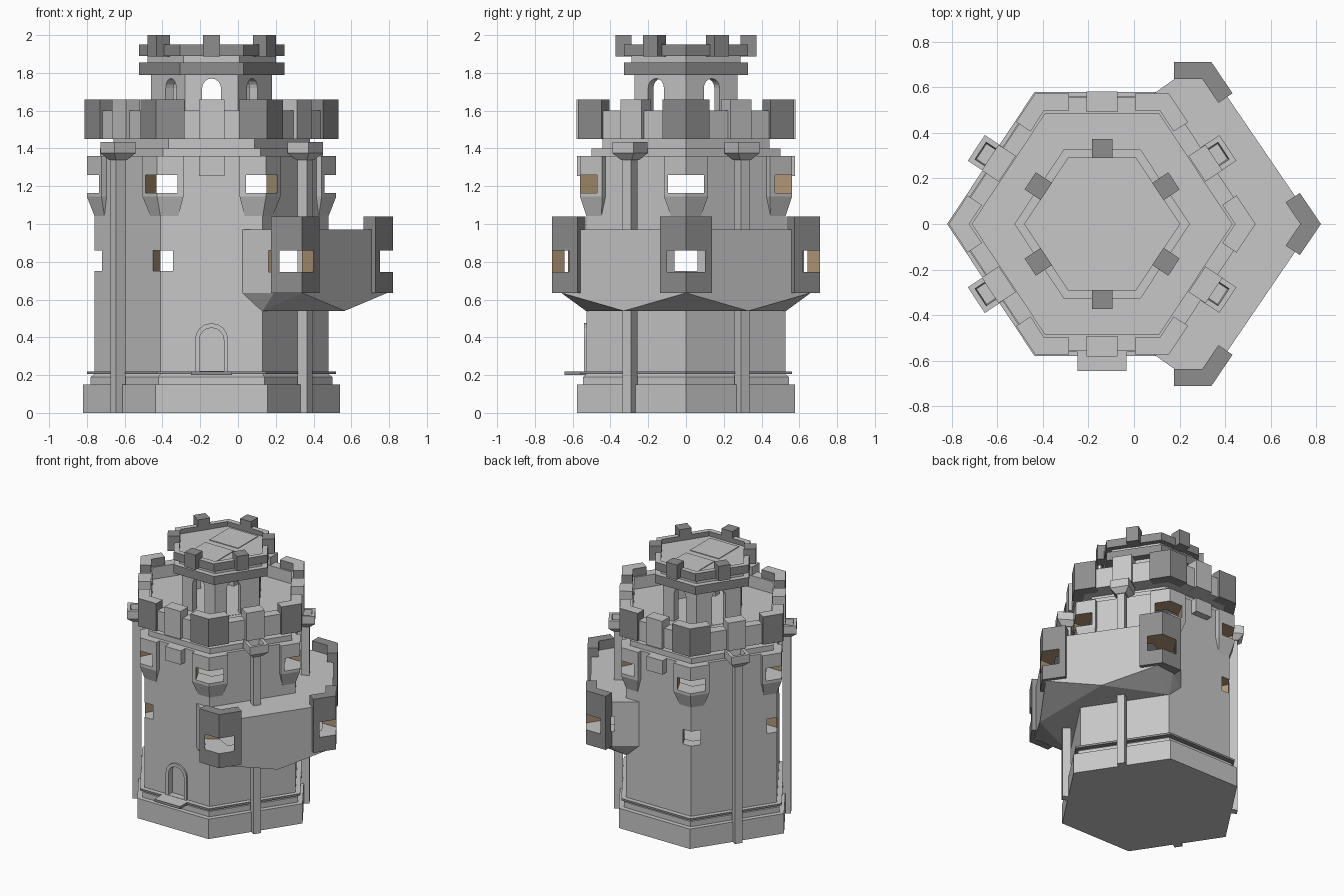
import bpy, bmesh, math
from mathutils import Vector as V

if "Cube" in bpy.data.objects:
    bpy.data.objects.remove(bpy.data.objects["Cube"])

def material(name, rgb):
    m = bpy.data.materials.new(name)
    m.diffuse_color = (*rgb, 1)
    m.use_nodes = True
    m.node_tree.nodes["Principled BSDF"].inputs["Base Color"].default_value = m.diffuse_color
    return m

MATS = [material("light_stone", (0.57, 0.57, 0.57)),
        material("dark_stone", (0.27, 0.27, 0.27)),
        material("window_wood", (0.45, 0.32, 0.19))]
LIGHT, DARK, WOOD = 0, 1, 2
CX = -0.14  # tower axis

def hexa(a):
    """Slightly squashed hexagon with points on the x axis."""
    b, y = 0.437 * a, 0.85 * a
    return [V((CX + p, q)) for p, q in ((a, 0), (b, y), (-b, y), (-a, 0), (-b, -y), (b, -y))]

def finish(name, bm, side, top):
    bmesh.ops.recalc_face_normals(bm, faces=bm.faces)
    for f in bm.faces:
        f.normal_update()
        f.material_index = top if f.normal.z > 0.5 else side
    me = bpy.data.meshes.new(name)
    bm.to_mesh(me)
    bm.free()
    for m in MATS:
        me.materials.append(m)
    ob = bpy.data.objects.new(name, me)
    bpy.context.collection.objects.link(ob)
    return ob

def skin(name, rings, side=LIGHT, top=None):
    """Bridge rings of 3D points and cap both ends."""
    bm = bmesh.new()
    vs = [[bm.verts.new(p) for p in r] for r in rings]
    n = len(rings[0])
    for r, s in zip(vs, vs[1:]):
        for i in range(n):
            bm.faces.new((r[i], r[(i + 1) % n], s[(i + 1) % n], s[i]))
    bm.faces.new(vs[0])
    bm.faces.new(vs[-1])
    return finish(name, bm, side, side if top is None else top)

def loft(name, levels, side=LIGHT, top=None):
    return skin(name, [[(p.x, p.y, z) for p in poly] for poly, z in levels], side, top)

def hex_loft(name, levels, side=LIGHT, top=LIGHT):
    return loft(name, [(hexa(a), z) for a, z in levels], side, top)

def rect(c, u, n, w, d):
    return [c + u * (w / 2 * i) + n * (d / 2 * j) for i, j in ((-1, -1), (1, -1), (1, 1), (-1, 1))]

def face_frame(a, i):
    h = hexa(a)
    p, q = h[i], h[(i + 1) % 6]
    u = (q - p).normalized()
    return (p + q) / 2, u, V((u.y, -u.x))

def vee(p, u1, u2, length, t):
    """Plan of a wall piece wrapped around a corner."""
    m = (u1 + u2).normalized()
    def inward(u):
        return (m - u * m.dot(u)).normalized() * t
    q = p + m * (t / math.sqrt(1 - m.dot(u1) ** 2))
    return [p, p + u1 * length, p + u1 * length + inward(u1), q,
            p + u2 * length + inward(u2), p + u2 * length]

def hex_vee(a, i, length, t):
    h = hexa(a)
    p = h[i]
    return vee(p, (h[i - 1] - p).normalized(), (h[(i + 1) % 6] - p).normalized(), length, t)

def arch(name, c, u, n, w, z0, z1, d0, d1, mat=LIGHT):
    """Round-headed block running along n from d0 to d1."""
    r = w / 2
    prof = [(-r, z0), (r, z0)] + [(r * math.cos(k * math.pi / 8), z1 - r + r * math.sin(k * math.pi / 8))
                                  for k in range(9)]
    return skin(name, [[(*(c + u * s + n * d), z) for s, z in prof] for d in (d0, d1)], mat)

def cut(ob, cutters):
    bpy.context.view_layer.objects.active = ob
    for c in cutters:
        c.hide_render = True
        m = ob.modifiers.new("cut", 'BOOLEAN')
        m.operation, m.solver, m.object = 'DIFFERENCE', 'EXACT', c
        bpy.ops.object.modifier_apply(modifier=m.name)

def window(p, w, z0, z1):
    """Cutter through a corner, pointing at the tower axis; wooden jambs, stone sill."""
    n = (p - V((CX, 0))).normalized()
    poly = rect(p - n * 0.06, V((-n.y, n.x)), n, w, 0.36)
    ob = loft("window_cutter", [(poly, z0), (poly, z1)], WOOD)
    for f in ob.data.polygons:
        if f.normal.z < -0.5:
            f.material_index = LIGHT
    return ob

# Base and main wall
hex_loft("base", [(0.68, 0), (0.68, 0.15), (0.60, 0.15)])
hex_loft("base_moulding", [(0.66, 0.205), (0.66, 0.22)], DARK, LIGHT)
wall = hex_loft("tower_wall", [(0.64, 0.14), (0.64, 0.19), (0.62, 0.205), (0.62, 1.36)])
rooms = [hex_loft("room_cutter", [(0.53, z0), (0.53, z1)]) for z0, z1 in ((0.70, 1.08), (1.12, 1.34))]
low = [window(hexa(0.62)[i], 0.12, 0.75, 0.86) for i in (2, 3, 4)]
high = [window(hexa(0.66)[i], 0.19, 1.165, 1.26) for i in range(6)]

# Overhanging gallery on the right
outer = [V(p) for p in ((-0.0, -0.51), (0.19, -0.645), (0.34, -0.66), (0.79, 0),
                        (0.34, 0.66), (0.19, 0.645), (0.0, 0.51))]
bm = bmesh.new()
for p in outer:
    bm.verts.new((p.x, p.y, 0.97))
    bm.verts.new((p.x, p.y, 0.635))
for s in (-1, 1):
    for p in ((0.565, 0.33 * s), (0.13, 0.53 * s)):
        bm.verts.new((*p, 0.54))
bmesh.ops.convex_hull(bm, input=bm.verts)
bmesh.ops.dissolve_limit(bm, angle_limit=0.01, verts=bm.verts, edges=bm.edges)
gallery = finish("gallery", bm, LIGHT, LIGHT)
inner = [V(p) for p in ((0, -0.40), (0.31, -0.57), (0.70, 0), (0.31, 0.57), (0, 0.40))]
hollow = loft("gallery_cutter", [(inner, 0.70), (inner, 0.93)])

# Dark corner bays of the gallery
slope = V((-0.48, 0.71)).normalized()
bays, bay_windows = [], []
for p, u1, u2 in ((V((0.82, 0)), slope, V((slope.x, -slope.y))),
                  (V((0.34, 0.71)), V((-1, 0)), -slope),
                  (V((0.34, -0.71)), V((-1, 0)), V((-slope.x, slope.y)))):
    poly = vee(p, u1, u2, 0.165, 0.075)
    bays.append(loft("gallery_bay", [(poly, 0.635), (poly, 1.04)], DARK))
    bay_windows.append(window(p, 0.2, 0.745, 0.86))
for b, w in zip(bays, bay_windows):
    cut(b, [w])
cut(gallery, [hollow] + rooms[:1] + bay_windows)

# Door
c, u, n = face_frame(0.62, 4)
door_cut = arch("door_cutter", c, u, n, 0.13, 0.222, 0.45, -0.035, 0.1)
frame = arch("door_frame", c, u, n, 0.175, 0.215, 0.475, -0.01, 0.012)
cut(frame, [door_cut])
poly = rect(c + n * 0.06, u, n, 0.215, 0.115)
loft("door_step", [(poly, 0.2), (poly, 0.22)], DARK, LIGHT)
cut(wall, rooms + [hollow] + low + high + [door_cut])

# Upper corner bays with tapered feet
for i in range(6):
    bay = loft("upper_bay", [(hex_vee(0.615, i, 0.09, 0.04), 1.03), (hex_vee(0.66, i, 0.14, 0.06), 1.145),
                             (hex_vee(0.66, i, 0.14, 0.06), 1.36)])
    cut(bay, [high[i]])

# Downpipes with hollow heads on the slanted faces
for i in (0, 2, 3, 5):
    c, u, n = face_frame(0.62, i)
    c = c + n * 0.06
    poly = rect(c, u, n, 0.055, 0.06)
    loft("downpipe", [(poly, 0), (poly, 1.37)])
    loft("pipe_head", [(rect(c, u, n, w, w), z) for w, z in
                       ((0.07, 1.34), (0.135, 1.375), (0.135, 1.435), (0.09, 1.435), (0.08, 1.39))])

# Cornice and parapet
hex_loft("cornice", [(0.59, 1.36), (0.59, 1.40), (0.52, 1.40), (0.52, 1.45)])
hex_loft("parapet", [(0.655, 1.45), (0.655, 1.6), (0.57, 1.6), (0.57, 1.51)])
for i in range(6):
    poly = hex_vee(0.673, i, 0.15, 0.075)
    loft("corner_merlon", [(poly, 1.449), (poly, 1.66)], DARK, LIGHT)
    c, u, n = face_frame(0.66, i)
    poly = rect(c - n * 0.025, u, n, 0.135, 0.09)
    loft("middle_merlon", [(poly, 1.449), (poly, 1.66)])
for i in (1, 4):
    c, u, n = face_frame(0.62, i)
    poly = rect(c, u, n, 0.135, 0.1)
    loft("wall_block", [(poly, 1.255), (poly, 1.36)])

# Lantern with arched openings
lantern = hex_loft("lantern", [(0.32, 1.5), (0.32, 1.8)])
core = hex_loft("lantern_cutter", [(0.26, 1.512), (0.26, 1.785)])
tunnels = []
for i in range(3):
    c, u, n = face_frame(0.32, i)
    tunnels.append(arch("arch_cutter", c, u, n, 0.1, 1.512, 1.77, -0.8, 0.2))
cut(lantern, [core] + tunnels)

# Roof rings, hatches and merlons
hex_loft("roof_cornice", [(0.385, 1.79), (0.385, 1.855)], DARK, LIGHT)
hex_loft("roof_neck", [(0.34, 1.85), (0.34, 1.895)])
hex_loft("roof_rim", [(0.385, 1.89), (0.385, 1.95), (0.34, 1.95), (0.34, 1.915)], DARK, LIGHT)
for y in (-0.14, 0.15):
    poly = rect(V((CX, y)), V((1, 0)), V((0, 1)), 0.24, 0.24)
    loft("roof_hatch", [(poly, 1.91), (poly, 1.92)])
for i in range(6):
    c, u, n = face_frame(0.385, i)
    poly = rect(c + n * 0.004, u, n, 0.09, 0.085)
    loft("roof_merlon", [(poly, 1.888), (poly, 2.0)], DARK)

# Remove cutters
for ob in list(bpy.data.objects):
    if ob.name.split(".")[0].endswith("_cutter"):
        bpy.data.objects.remove(ob)
